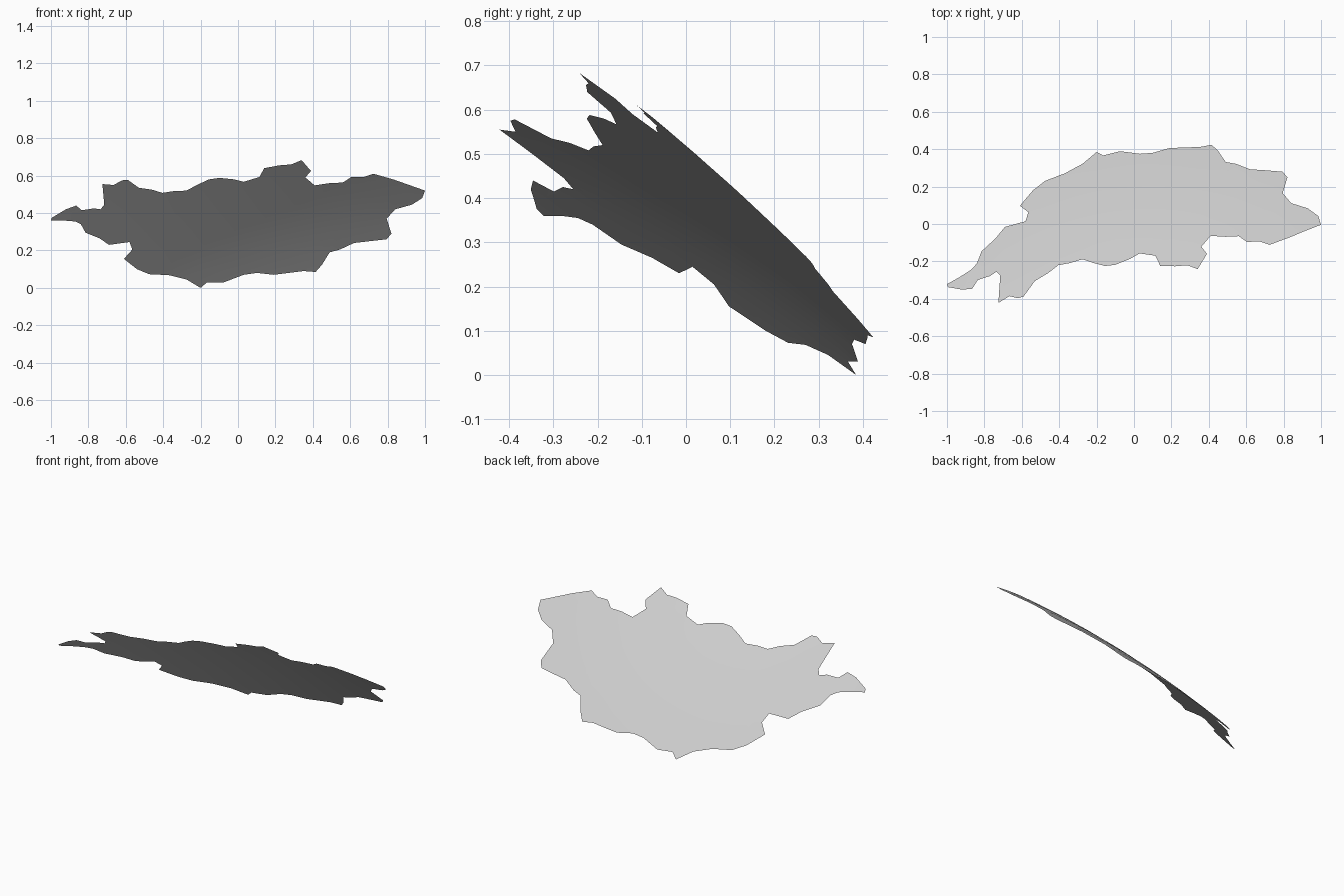
import bpy, bmesh
from math import sqrt

# Sphere that the patch lies on
R = 5.449
CX, CY, CZ = 0.863, -3.556, -3.61

# Outline seen from the front (x, z), clockwise from the left tip
OUTLINE = [
    (-1.0, .36), (-.995, .375), (-.92, .42), (-.865, .44), (-.835, .415),
    (-.77, .425), (-.735, .42), (-.715, .445), (-.725, .555), (-.665, .55),
    (-.62, .575), (-.59, .578), (-.53, .535), (-.46, .525), (-.405, .508),
    (-.345, .517), (-.275, .52), (-.22, .55), (-.155, .58), (-.10, .588),
    (-.02, .58), (.03, .567), (.115, .593), (.14, .64), (.22, .655),
    (.285, .66), (.34, .683), (.39, .625), (.36, .59), (.41, .548),
    (.49, .56), (.56, .563), (.605, .592), (.67, .592), (.725, .61),
    (.83, .58), (1.0, .52), (.985, .48), (.93, .445), (.84, .42),
    (.795, .37), (.82, .29), (.795, .26), (.62, .24), (.545, .205),
    (.49, .19), (.45, .125), (.415, .085), (.35, .09), (.19, .07),
    (.10, .08), (.03, .07), (-.075, .03), (-.165, .03), (-.2, .0),
    (-.275, .045), (-.37, .068), (-.475, .073), (-.54, .10), (-.61, .155),
    (-.565, .205), (-.58, .245), (-.69, .23), (-.74, .265), (-.815, .295),
    (-.84, .34), (-.87, .355), (-.93, .36),
]

# Flat outline face
bm = bmesh.new()
bm.faces.new([bm.verts.new((x, 0, z)) for x, z in OUTLINE])


def slice_at(point, normal):
    bmesh.ops.bisect_plane(bm, geom=bm.verts[:] + bm.edges[:] + bm.faces[:],
                           dist=1e-5, plane_co=point, plane_no=normal)


# Grid cuts so the face can bend
for i in range(-9, 10):
    slice_at((i * 0.1 + 0.003, 0, 0), (1, 0, 0))
for i in range(1, 7):
    slice_at((0, 0, i * 0.1 + 0.003), (0, 0, 1))
bmesh.ops.triangulate(bm, faces=bm.faces[:])

# Push every point back onto the sphere
for v in bm.verts:
    dx, dz = v.co.x - CX, v.co.z - CZ
    v.co.y = CY + sqrt(R * R - dx * dx - dz * dz)

# Outer side faces up and back
bm.normal_update()
flip = [f for f in bm.faces if f.normal.y < 0]
bmesh.ops.reverse_faces(bm, faces=flip)
for f in bm.faces:
    f.smooth = True

mesh = bpy.data.meshes.new("curved_land_patch")
bm.to_mesh(mesh)
bm.free()
patch = bpy.data.objects.new("curved_land_patch", mesh)
bpy.context.collection.objects.link(patch)
